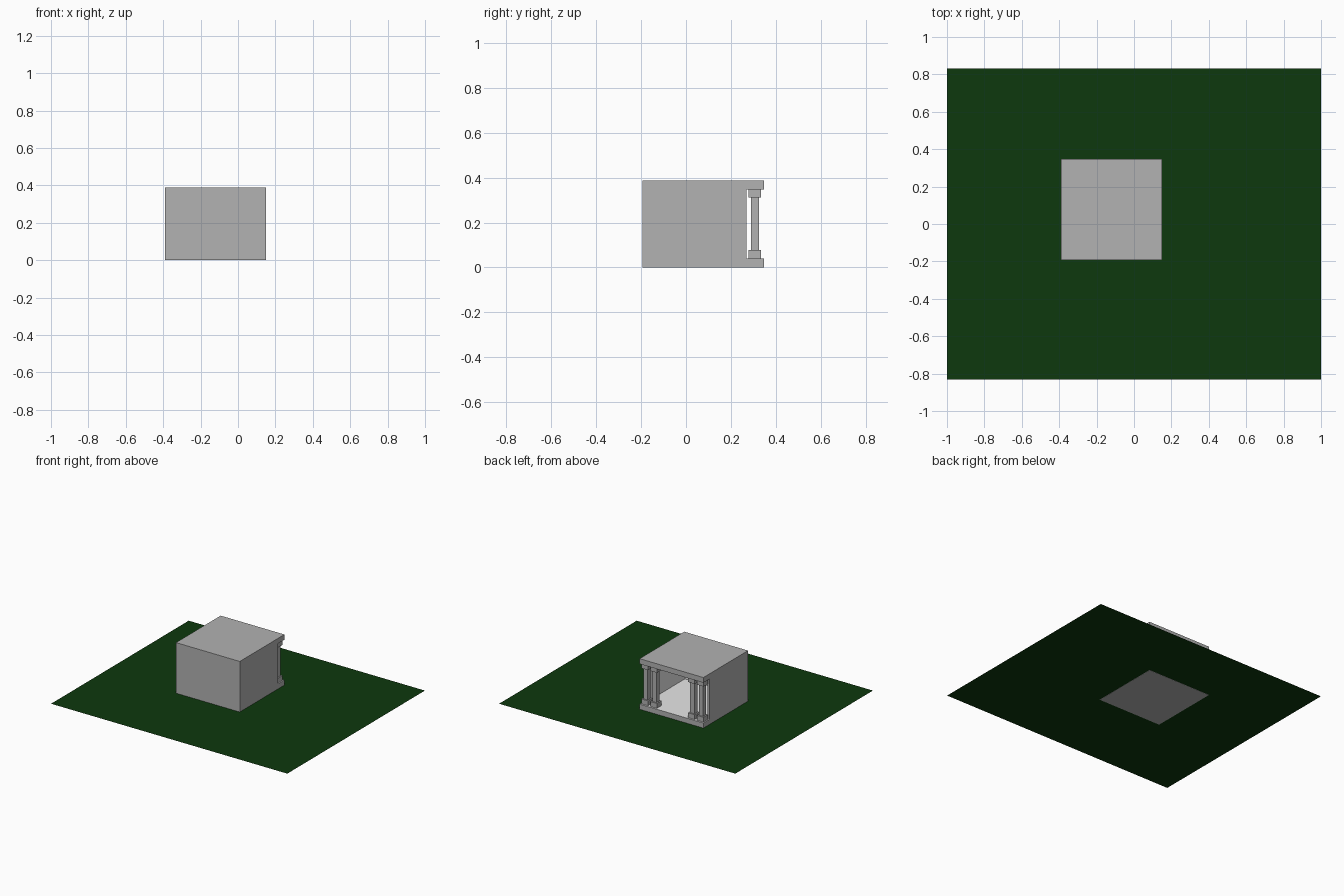
import bpy

if "Cube" in bpy.data.objects:
    bpy.data.objects.remove(bpy.data.objects["Cube"])


def material(name, rgb):
    m = bpy.data.materials.new(name)
    m.diffuse_color = (*rgb, 1)
    m.use_nodes = True
    m.node_tree.nodes["Principled BSDF"].inputs["Base Color"].default_value = m.diffuse_color
    return m


GREY = material("stone_grey", (0.445, 0.445, 0.445))
GREEN = material("grass_green", (0.004, 0.04, 0.004))
WHITE = material("interior_white", (0.95, 0.95, 0.95))


def box(name, x, y, z, mat=GREY):
    """Box from (min, max) pairs along each axis."""
    bpy.ops.mesh.primitive_cube_add(size=1, location=[sum(p) / 2 for p in (x, y, z)])
    ob = bpy.context.object
    ob.name = name
    ob.scale = [p[1] - p[0] for p in (x, y, z)]
    bpy.ops.object.transform_apply(location=False, rotation=False, scale=True)
    ob.data.materials.append(mat)
    return ob


def lined_wall(name, x, y, z, inward):
    """Wall whose room-side face is white."""
    ob = box(name, x, y, z)
    ob.data.materials.append(WHITE)
    for f in ob.data.polygons:
        if f.normal[inward[0]] * inward[1] > 0.9:
            f.material_index = 1


# lawn, a hair above the underside of the floor slab
bpy.ops.mesh.primitive_plane_add(size=2, location=(0, 0, 0.001))
lawn = bpy.context.object
lawn.name = "lawn"
lawn.scale.y = 0.832
bpy.ops.object.transform_apply(location=False, rotation=False, scale=True)
lawn.data.materials.append(GREEN)

X0, X1, Y0, Y1 = -0.39, 0.15, -0.193, 0.347
WALL_END, FLOOR, CEIL, TOP, T = 0.27, 0.04, 0.348, 0.388, 0.02

# floor with white top, flat roof
lined_wall("floor_slab", (X0, X1), (Y0, Y1), (0, FLOOR), (2, 1))
box("roof_slab", (X0, X1), (Y0, Y1), (CEIL, TOP))

# three walls, open towards the porch
lined_wall("left_wall", (X0, X0 + T), (Y0, WALL_END), (FLOOR, CEIL), (0, 1))
lined_wall("right_wall", (X1 - T, X1), (Y0, WALL_END), (FLOOR, CEIL), (0, -1))
lined_wall("front_wall", (X0 + T, X1 - T), (Y0, Y0 + T), (FLOOR, CEIL), (1, 1))

# paired porch columns with base and capital blocks
MID, CY = (X0 + X1) / 2, 0.307
for i, dx in enumerate((-0.235, -0.16, 0.16, 0.235)):
    cx = MID + dx
    for part, r, z in (("base", 0.028, (FLOOR, 0.077)),
                       ("shaft", 0.018, (0.077, 0.312)),
                       ("capital", 0.028, (0.312, CEIL))):
        box(f"column_{part}_{i + 1}", (cx - r, cx + r), (CY - r, CY + r), z)
